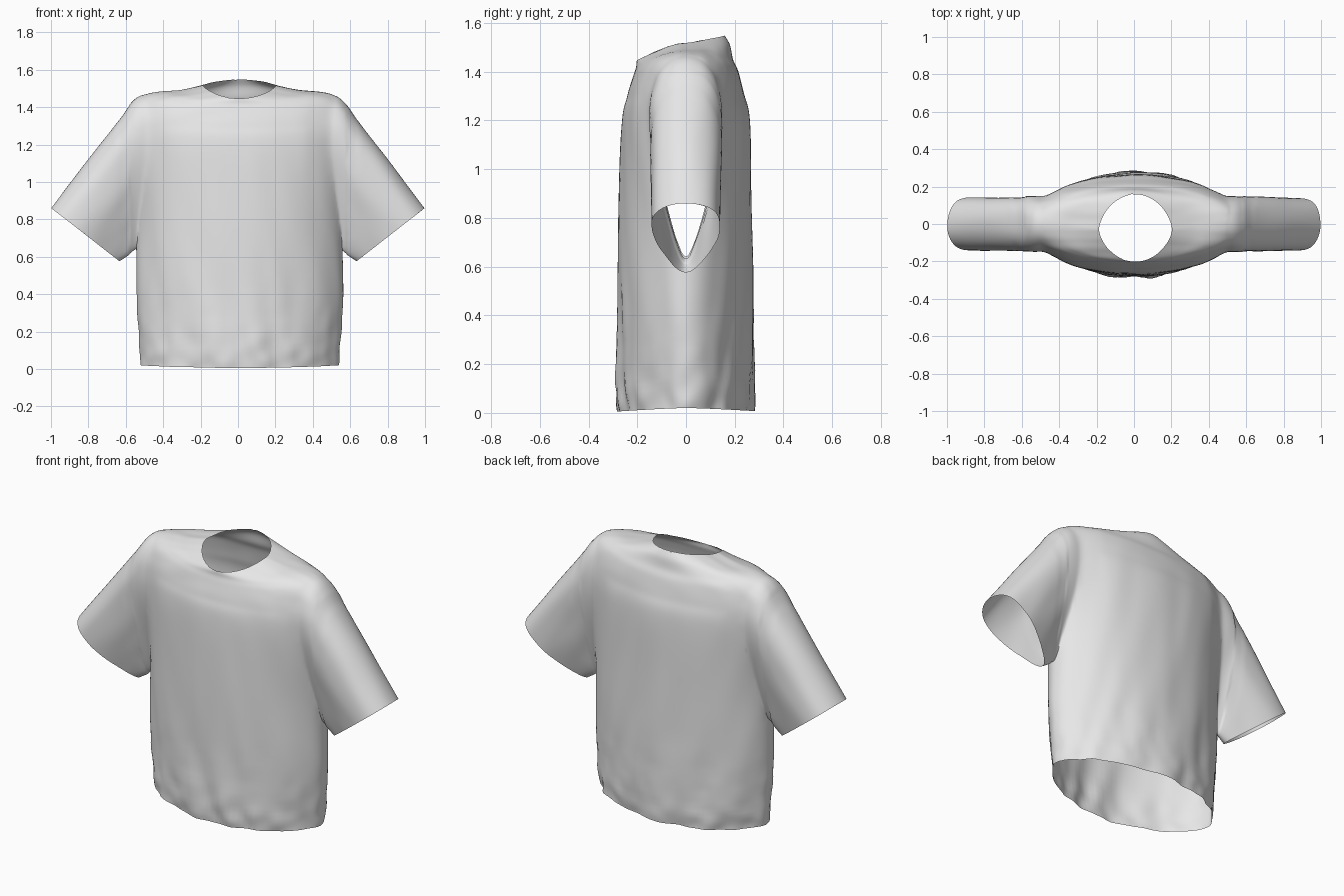
import bpy, bmesh
from math import sin, cos, pi, tau, copysign
from mathutils import Vector, noise

cube = bpy.data.objects.get("Cube")
if cube:
    bpy.data.objects.remove(cube)


def material(name, grey):
    mat = bpy.data.materials.new(name)
    mat.use_nodes = True
    mat.diffuse_color = (grey, grey, grey, 1)
    mat.node_tree.nodes["Principled BSDF"].inputs["Base Color"].default_value = (grey, grey, grey, 1)
    return mat


fabric = material("light grey fabric", 0.8)
opening = material("temporary opening", 0.1)


def resample(keys, steps):
    """Smoothly interpolate a list of section settings."""
    out = []
    for i in range(len(keys) - 1):
        a, b = keys[max(i - 1, 0)], keys[i]
        c, d = keys[i + 1], keys[min(i + 2, len(keys) - 1)]
        for k in range(steps):
            t = k / steps
            out.append([q + 0.5 * t * (r - p + t * (2*p - 5*q + 4*r - s + t * (3*(q - r) + s - p)))
                        for p, q, r, s in zip(a, b, c, d)])
    return out + [list(keys[-1])]


def loft(name, rings):
    """Closed tube; the end caps are marked with the opening material."""
    bm = bmesh.new()
    rows = [[bm.verts.new(p) for p in ring] for ring in rings]
    n = len(rows[0])
    for a, b in zip(rows, rows[1:]):
        for i in range(n):
            bm.faces.new((a[i], a[(i + 1) % n], b[(i + 1) % n], b[i]))
    for row in (rows[0], rows[-1]):
        mid = bm.verts.new(sum((v.co for v in row), Vector()) / n)
        for i in range(n):
            bm.faces.new((row[i], row[(i + 1) % n], mid)).material_index = 1
    bmesh.ops.recalc_face_normals(bm, faces=bm.faces)
    mesh = bpy.data.meshes.new(name)
    bm.to_mesh(mesh)
    bm.free()
    mesh.materials.append(fabric)
    mesh.materials.append(opening)
    obj = bpy.data.objects.new(name, mesh)
    bpy.context.collection.objects.link(obj)
    return obj


# Torso sections: half width, front y, side y, back y, z at side, front, back, side sharpness
TORSO = [
    (0.53, -0.275, 0, 0.27, 0.02, 0.006, 0.008, 1.18),
    (0.535, -0.285, 0, 0.28, 0.12, 0.11, 0.11, 1.18),
    (0.55, -0.28, 0, 0.275, 0.4, 0.4, 0.4, 1.16),
    (0.552, -0.278, 0, 0.27, 0.8, 0.8, 0.8, 1.08),
    (0.572, -0.265, 0, 0.262, 1.18, 1.18, 1.18, 0.93),
    (0.575, -0.242, 0, 0.238, 1.335, 1.3, 1.31, 0.9),
    (0.54, -0.217, 0, 0.215, 1.44, 1.38, 1.4, 0.9),
    (0.46, -0.205, 0, 0.195, 1.48, 1.415, 1.45, 0.95),
    (0.32, -0.202, -0.01, 0.18, 1.49, 1.435, 1.51, 1.0),
    (0.195, -0.2, -0.03, 0.16, 1.515, 1.446, 1.548, 1.25),
]


def torso_ring(s, n=120):
    rx, yf, ys, yb, zs, zf, zb, sharp = s
    ring = []
    for i in range(n):
        a = tau * i / n
        c, q = cos(a), sin(a)
        y_end, z_end = (yb, zb) if q > 0 else (yf, zf)
        y = ys + (y_end - ys) * abs(q) ** sharp
        ring.append((rx * c + 0.008, y, zs + (z_end - zs) * abs(q) ** 1.6))
    return ring


# Sleeve sections: top x, z, underarm x, z, half depth, underarm taper
SLEEVE = [
    (0.40, 1.45, 0.45, 0.72, 0.125, 0.6),
    (0.50, 1.472, 0.52, 0.655, 0.132, 0.6),
    (0.57, 1.43, 0.548, 0.64, 0.132, 0.6),
    (0.645, 1.322, 0.565, 0.628, 0.13, 0.58),
    (0.80, 1.122, 0.592, 0.605, 0.13, 0.52),
    (0.998, 0.86, 0.635, 0.577, 0.13, 0.45),
]


def sleeve_ring(s, side, n=72):
    tx, tz, ux, uz, d, taper = s
    ring = []
    for i in range(n):
        a = tau * i / n
        t = (1 - cos(a)) / 2
        y = copysign(abs(sin(a)) ** 0.95, sin(a)) * d * (1 + taper * cos(a))
        ring.append((side * (tx + (ux - tx) * t), y, tz + (uz - tz) * t))
    return ring


# Join torso and sleeves into one hollow garment
shirt = loft("shirt", [torso_ring(s) for s in resample(TORSO, 7)])
helpers = []
for side, label in ((1, "left_sleeve"), (-1, "right_sleeve")):
    sleeve = loft(label, [sleeve_ring(s, side) for s in resample(SLEEVE, 7)])
    sleeve.hide_render = True
    helpers.append(sleeve)
    mod = shirt.modifiers.new(label, "BOOLEAN")
    mod.operation, mod.solver, mod.object = "UNION", "EXACT", sleeve
joined = bpy.data.meshes.new_from_object(
    shirt.evaluated_get(bpy.context.evaluated_depsgraph_get()))
shirt.modifiers.clear()
shirt.data = joined
for obj in helpers:
    bpy.data.objects.remove(obj)

# Open the neck, hem and cuffs, then soften the armhole seams
bm = bmesh.new()
bm.from_mesh(joined)
bmesh.ops.delete(bm, geom=[f for f in bm.faces if f.material_index == 1], context="FACES")
bmesh.ops.remove_doubles(bm, verts=bm.verts, dist=0.004)
seam = [v for v in bm.verts if 0.38 < abs(v.co.x) < 0.64 and v.co.z > 0.7]
for _ in range(12):
    bmesh.ops.smooth_vert(bm, verts=seam, factor=0.5,
                          use_axis_x=True, use_axis_y=True, use_axis_z=True)

# Cloth folds: long drapes on the torso, slanted ones on the sleeves, crumples at the hem
bm.normal_update()
moves = []
for v in bm.verts:
    x, y, z = v.co
    if abs(x) > 0.58:
        along, across = abs(x) * 0.62 - z * 0.78, abs(x) * 0.78 + z * 0.62
        fold = 0.006 * noise.noise((along * 3, across * 9, y * 8 + x))
    else:
        low = max(0.0, 1 - z / 0.75)
        calm = min(1.0, max(0.0, (1.45 - z) / 0.3))
        fold = (0.005 + 0.012 * low) * calm * noise.noise((x * 9 + z * 1.5, y * 6, z * 2))
        fold += 0.010 * low ** 2 * noise.noise((x * 13, y * 13 + 4, z * 12))
        fold += 0.004 * (1 - calm) * noise.noise((x * 4, y * 22, z * 10))
    moves.append((v, v.normal * fold))
for v, shift in moves:
    v.co += Vector((shift.x, shift.y, shift.z * 0.5))
bm.to_mesh(joined)
bm.free()
joined.materials.pop(index=1)
bpy.data.materials.remove(opening)

bpy.context.view_layer.objects.active = shirt
shirt.select_set(True)
bpy.ops.object.shade_smooth_by_angle(angle=pi / 3)
